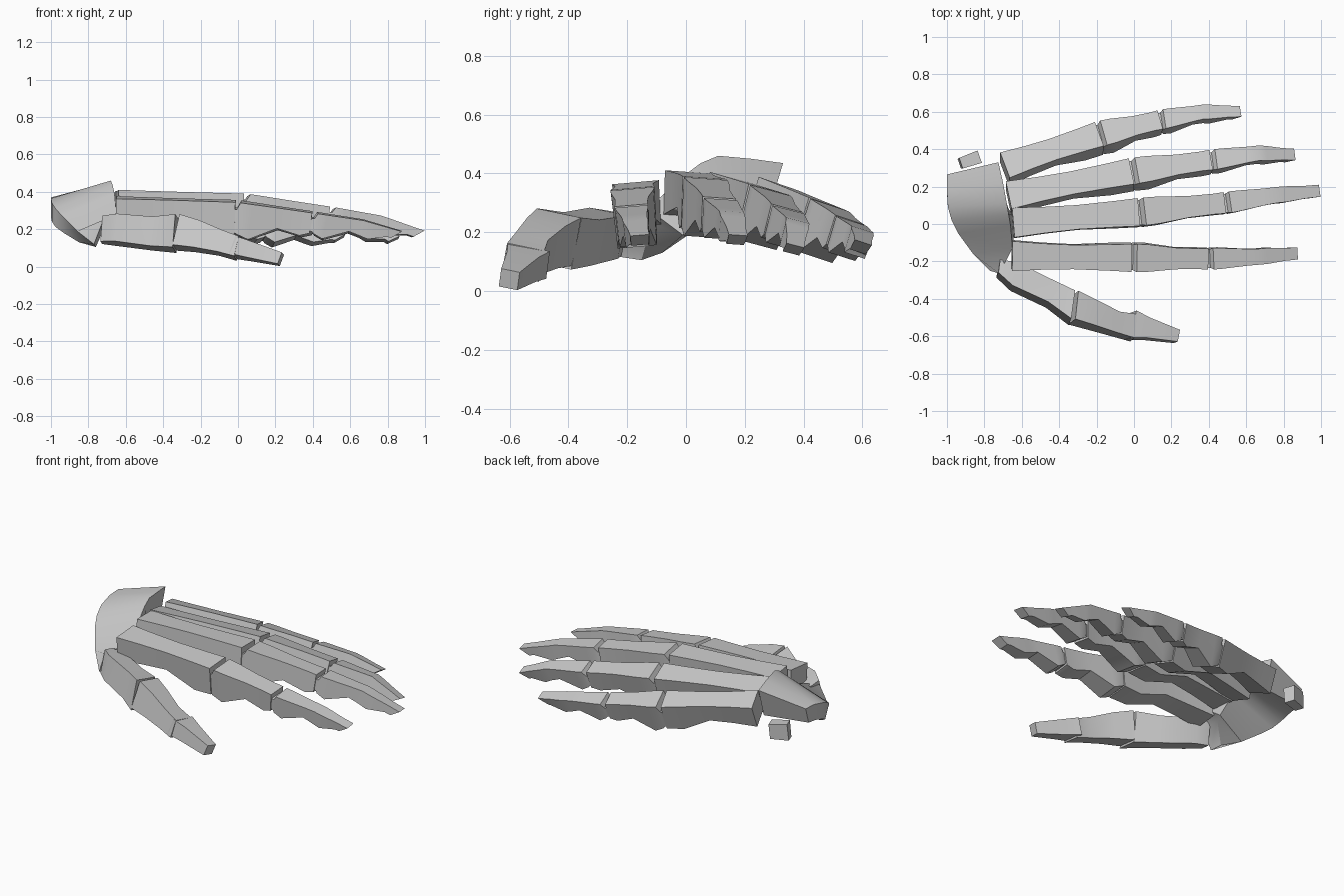
import bpy, bmesh
from mathutils import Vector, Matrix
from math import radians

if "Cube" in bpy.data.objects:
    bpy.data.objects.remove(bpy.data.objects["Cube"])


def make_object(name, rings):
    # closed loft through four-sided rings, smooth along its length
    bm = bmesh.new()
    vr = [[bm.verts.new(p) for p in r] for r in rings]
    for a, b in zip(vr, vr[1:]):
        for i in range(4):
            j = (i + 1) % 4
            bm.faces.new((a[i], a[j], b[j], b[i]))
    bm.faces.new(vr[0][::-1])
    bm.faces.new(vr[-1])
    bmesh.ops.recalc_face_normals(bm, faces=bm.faces)
    for f in bm.faces:
        f.smooth = True
    for e in bm.edges:
        e.smooth = e.calc_face_angle(0) < radians(35)
    me = bpy.data.meshes.new(name)
    bm.to_mesh(me)
    bm.free()
    ob = bpy.data.objects.new(name, me)
    bpy.context.collection.objects.link(ob)
    return ob


def bone(name, stations, roll, taper=0.92, slant=0.0, axis=None):
    # stations: (top centre point, width, depth, lowering of the top)
    t = Vector(axis) if axis else stations[-1][0] - stations[0][0]
    t.normalize()
    side = Vector((0, 0, 1)).cross(t).normalized()
    up = t.cross(side)
    rot = Matrix.Rotation(radians(roll), 3, t)
    side, up = rot @ side, rot @ up
    rings = []
    for i, (c, w, d, drop) in enumerate(stations):
        s, top, low = side * w / 2, c - up * drop, c - up * d
        if i == len(stations) - 1:
            low = low - t * slant
        rings.append([top - s, top + s, low + s * taper, low - s * taper])
    return make_object(name, rings)


# bone profiles: (fraction along the bone, width, depth, lowering of the top)
METACARPAL = [(0, .16, .15, 0), (.25, .14, .13, 0), (.5, .13, .115, 0), (.8, .14, .18, 0), (.98, .15, .17, 0)]
PROXIMAL = [(-.03, .135, .16, .04), (.0, .135, .16, .04), (.04, .15, .17, 0), (.2, .145, .19, 0),
            (.55, .115, .11, 0), (.85, .11, .13, 0), (.97, .115, .11, 0)]
MIDDLE = [(-.05, .10, .10, .03), (.01, .10, .10, .03), (.06, .115, .11, 0), (.25, .11, .13, 0),
          (.75, .09, .07, 0), (1, .085, .085, 0)]
TIP = [(.2, .085, .09, 0), (.65, .068, .05, 0), (1, .065, .045, 0)]


def profile(a, b, prof, k):
    return [(a.lerp(b, f), w * k, d * k, h) for f, w, d, h in prof]


def finger(name, pts, roll, k=1.0):
    p = [Vector(q) for q in pts]
    bone(name + "_metacarpal", profile(p[0], p[1], METACARPAL, k), roll)
    bone(name + "_proximal_bone", profile(p[1], p[2], PROXIMAL, k), roll)
    bone(name + "_end_bones", profile(p[2], p[3], MIDDLE, k) + profile(p[3], p[4], TIP, k),
         roll, slant=.05)


# four fingers
finger("index", [(-.65, -.172, .37), (0, -.182, .35), (.41, -.187, .29), (.67, -.175, .25), (.875, -.157, .19)], 5)
finger("middle", [(-.645, .008, .405), (.04, .065, .385), (.5, .115, .315), (.76, .155, .27), (.993, .178, .19)], -4)
finger("ring", [(-.67, .155, .385), (0, .285, .345), (.425, .345, .28), (.67, .38, .24), (.86, .372, .155)], -15, .97)
finger("little", [(-.69, .315, .365), (-.175, .485, .295), (.15, .56, .24), (.37, .6, .21), (.57, .603, .165)], -18, .95)


# thumb
def thumb(name, rows, axis=None):
    bone(name, [(Vector(r[:3]), r[3], r[4], 0) for r in rows], -12, 1.0, axis=axis)


thumb("thumb_metacarpal", [(-.72, -.225, .265, .07, .14), (-.64, -.265, .27, .13, .15),
                           (-.45, -.355, .255, .125, .16), (-.325, -.43, .265, .155, .18)], (1, -.15, -.05))
thumb("thumb_proximal_bone", [(-.305, -.432, .265, .155, .17), (-.2, -.475, .235, .135, .15),
                              (-.08, -.525, .185, .115, .12), (.01, -.545, .15, .13, .11)], (1, -.15, -.2))
thumb("thumb_end_bone", [(.0, -.535, .15, .15, .10), (.08, -.555, .125, .11, .09), (.24, -.597, .07, .065, .065)])

# arched wrist block: wrist-side edge, finger-side edge, inward direction, thickness
ARCH = [((-1, .265, .37), (-.725, .33, .435), (0, -.3, -1), .18),
        ((-1, .18, .365), (-.70, .22, .45), (0, -.1, -1), .16),
        ((-.995, .09, .34), (-.68, .11, .46), (0, 0, -1), .15),
        ((-.975, .02, .31), (-.67, .05, .435), (0, .2, -1), .15),
        ((-.94, -.05, .27), (-.66, -.01, .39), (.1, .4, -.9), .15),
        ((-.86, -.16, .19), (-.65, -.13, .28), (.1, .8, -.6), .15),
        ((-.77, -.25, .12), (-.72, -.265, .25), (.1, 1, -.15), .15)]
rings = []
for prox, dist, inward, h in ARCH:
    a, b, n = Vector(prox), Vector(dist), Vector(inward).normalized()
    rings.append([a, b, b + n * h, a + n * .10])
make_object("wrist_block", rings)

# small pea-shaped wrist bone
bone("small_wrist_bone", [(Vector((-.925, .325, .29)), .06, .10, 0), (Vector((-.825, .36, .28)), .07, .09, 0)], 0)
